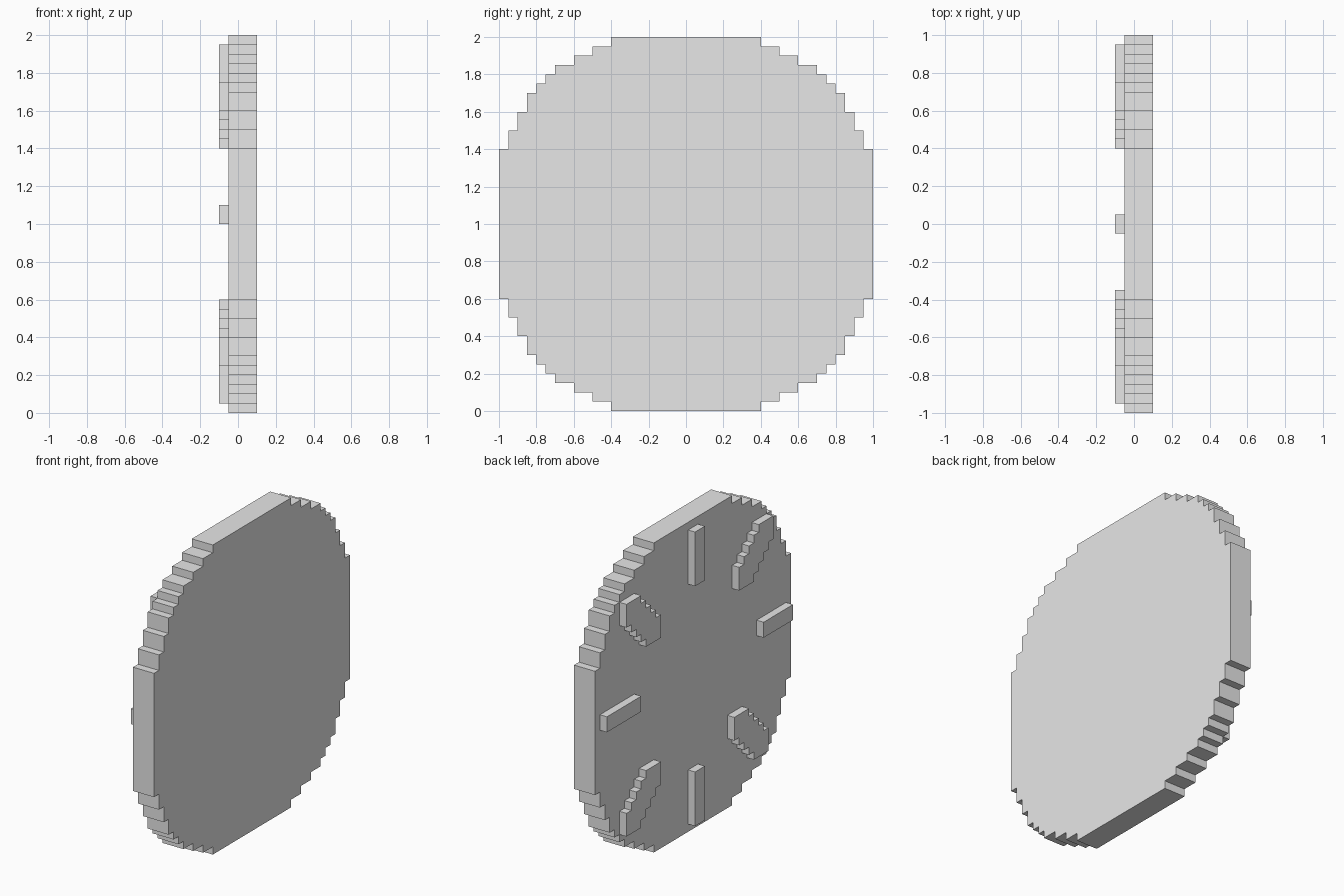
import bpy
import bmesh

cube = bpy.data.objects.get("Cube")
if cube:
    bpy.data.objects.remove(cube, do_unlink=True)

U = 0.05  # size of one block step

grey = bpy.data.materials.new("plain_grey")
grey.use_nodes = True
colour = (0.8, 0.8, 0.8, 1)
grey.diffuse_color = colour
grey.node_tree.nodes["Principled BSDF"].inputs["Base Color"].default_value = colour


def prism(name, outline, x0, x1):
    """Extrude a (y, z) outline, given in block steps, from x0 to x1."""
    bm = bmesh.new()
    face = bm.faces.new([bm.verts.new((x0 * U, y * U, z * U)) for y, z in outline])
    side = bmesh.ops.extrude_face_region(bm, geom=[face])["geom"]
    moved = [v for v in side if isinstance(v, bmesh.types.BMVert)]
    bmesh.ops.translate(bm, verts=moved, vec=((x1 - x0) * U, 0, 0))
    bmesh.ops.recalc_face_normals(bm, faces=bm.faces)
    mesh = bpy.data.meshes.new(name)
    bm.to_mesh(mesh)
    bm.free()
    mesh.materials.append(grey)
    obj = bpy.data.objects.new(name, mesh)
    bpy.context.collection.objects.link(obj)
    return obj


def bar(name, y0, y1, z0, z1):
    return prism(name, [(y0, z0), (y1, z0), (y1, z1), (y0, z1)], -2, -1)


# Stepped round plate: one quarter of the rim, mirrored into all four
corners = [(20, 8), (19, 10), (18, 12), (17, 14), (16, 15),
           (15, 16), (14, 17), (12, 18), (10, 19), (8, 20)]
quarter = [corners[0]]
for (ya, za), (yb, zb) in zip(corners, corners[1:]):
    quarter += [(yb, za), (yb, zb)]
half = quarter + [(-y, z) for y, z in reversed(quarter)]
rim = half + [(y, -z) for y, z in reversed(half)]
prism("plate", [(y, z + 20) for y, z in rim], -1, 2)

# Straight marks
bar("top_mark", -1, 1, 32, 39)
bar("bottom_mark", -1, 1, 1, 8)
bar("back_mark", 12, 19, 20, 22)
bar("front_mark", -19, -13, 20, 22)

# Diagonal stepped marks, all from one seven-block staircase
lower = [(3, 0)]
for i in range(3, 7):
    lower += [(i, i - 2), (i + 1, i - 2)]
stair = [(0, 0)] + lower + [(7, 7)] + [(z, y) for y, z in reversed(lower)]
for name, y, z, sy, sz in [("upper_back_mark", 8, 28, 1, 1),
                           ("upper_front_mark", -8, 28, -1, 1),
                           ("lower_back_mark", 8, 12, 1, -1),
                           ("lower_front_mark", -7, 12, -1, -1)]:
    prism(name, [(y + sy * a, z + sz * b) for a, b in stair], -2, -1)
